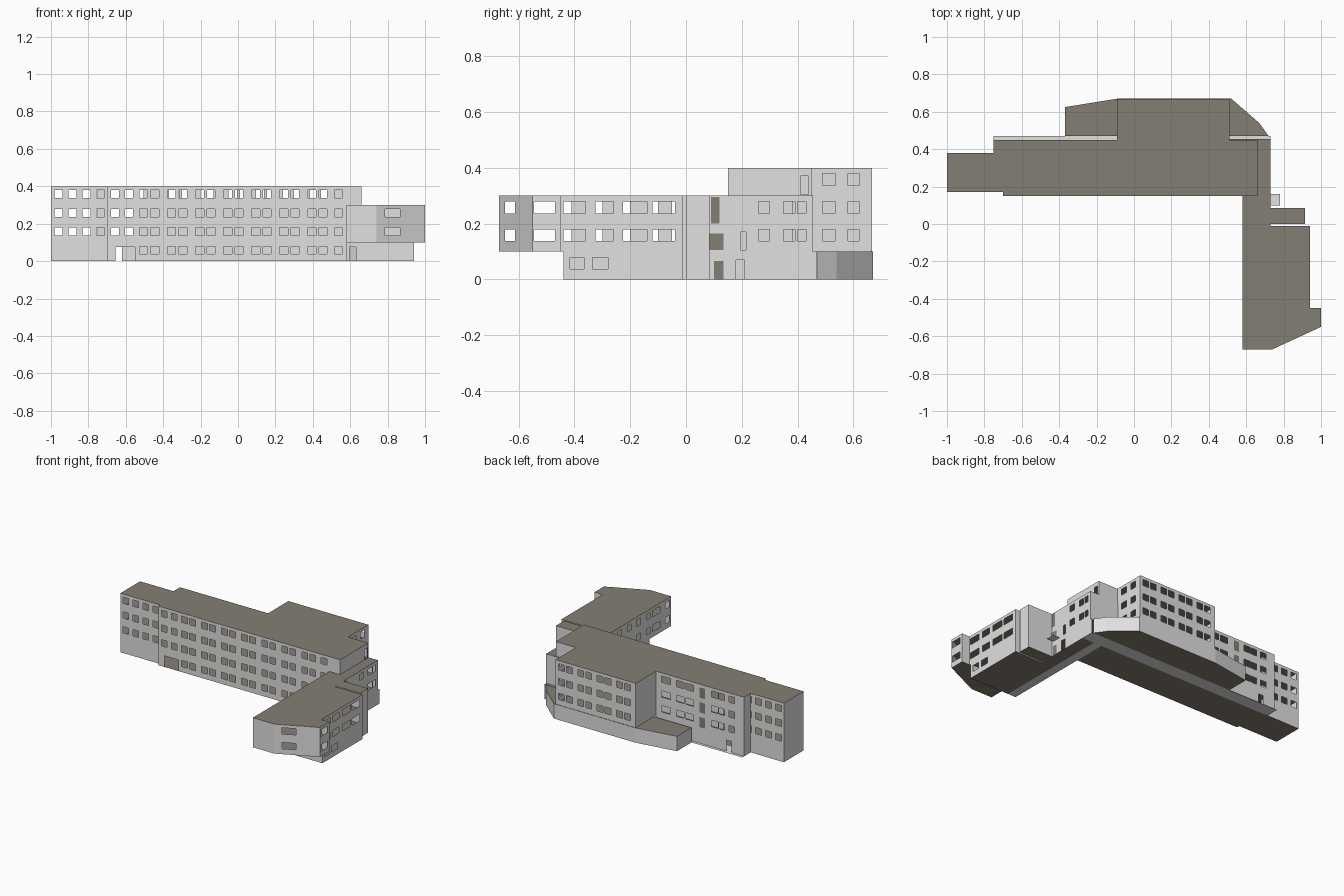
import bpy

if "Cube" in bpy.data.objects:
    bpy.data.objects.remove(bpy.data.objects["Cube"])


def material(name, col):
    m = bpy.data.materials.new(name)
    m.diffuse_color = (*col, 1)
    m.use_nodes = True
    m.node_tree.nodes["Principled BSDF"].inputs["Base Color"].default_value = m.diffuse_color
    return m


GREY = material("light grey wall", (0.75, 0.75, 0.75))
BROWN = material("brown roof and floor", (0.235, 0.21, 0.175))


def mesh_object(name, verts, faces, mat):
    me = bpy.data.meshes.new(name)
    me.from_pydata(verts, [], faces)
    me.materials.append(mat)
    ob = bpy.data.objects.new(name, me)
    bpy.context.collection.objects.link(ob)
    return ob


def rows(spans, floors, lo=0.037, hi=0.079):
    """Openings (start, end, bottom, top) repeated on each floor."""
    return [(a, b, f * 0.1 + lo, f * 0.1 + hi) for f in floors for a, b in spans]


def walls(name, pts, z0, z1, openings={}, skip=(), closed=True):
    """Walls along an anticlockwise outline; openings per edge, in x or y coordinates."""
    verts, faces = [], []
    n = len(pts)
    for i in range(n if closed else n - 1):
        if i in skip:
            continue
        p, q = pts[i], pts[(i + 1) % n]
        ax = 0 if abs(q[0] - p[0]) > abs(q[1] - p[1]) else 1
        holes = []
        for a, b, za, zb in openings.get(i, []):
            t = sorted((c - p[ax]) / (q[ax] - p[ax]) for c in (a, b))
            if zb > z0 and za < z1:
                holes.append((t[0], t[1], za, zb))
        us = sorted({0, 1, *[h[0] for h in holes], *[h[1] for h in holes]})
        zs = sorted({z0, z1, *[h[2] for h in holes], *[h[3] for h in holes]})
        for ua, ub in zip(us, us[1:]):
            for za, zb in zip(zs, zs[1:]):
                u, z = (ua + ub) / 2, (za + zb) / 2
                if any(h[0] < u < h[1] and h[2] < z < h[3] for h in holes):
                    continue
                k = len(verts)
                for t, h in ((ua, za), (ub, za), (ub, zb), (ua, zb)):
                    verts.append((p[0] + t * (q[0] - p[0]), p[1] + t * (q[1] - p[1]), h))
                faces.append((k, k + 1, k + 2, k + 3))
    return mesh_object(name, verts, faces, GREY)


def slabs(name, pts, levels, mat=BROWN):
    verts, faces = [], []
    for z in levels:
        k = len(verts)
        verts += [(x, y, z) for x, y in pts]
        f = tuple(range(k, k + len(pts)))
        faces.append(f if z > 0 else f[::-1])
    return mesh_object(name, verts, faces, mat)


def rect(x0, x1, y0, y1):
    return [(x0, y0), (x1, y0), (x1, y1), (x0, y1)]


def pairs(start, count, pitch=0.15, gap=0.06, w=0.044):
    return [(start + i * pitch + d, start + i * pitch + d + w)
            for i in range(count) for d in (0, gap)]


# Left end block
left = rect(-1, -0.70, 0.17, 0.38)
left_win = [(-0.982 + i * 0.075, -0.938 + i * 0.075) for i in range(4)]
walls("left_block_walls", left, 0, 0.4,
      {0: rows(left_win, (1, 2, 3)), 2: rows(left_win, (1, 2, 3))}, skip=(1,))
slabs("left_block_floors", left, (0, 0.1, 0.2, 0.3, 0.4))

# Main block front, with stair bay and paired windows
stair = [(-0.68, -0.637), (-0.605, -0.562)]
front_win = pairs(-0.527, 7) + [(0.517, 0.56)]
front = rows(front_win, (0, 1, 2, 3)) + rows(stair, (1, 2, 3)) + [(-0.655, -0.55, 0, 0.075)]
walls("main_front_wall", [(-0.70, 0.17), (-0.70, 0.15), (0.58, 0.15)], 0, 0.4,
      {1: front}, closed=False)

# Top storey right end
walls("top_storey_end", [(0.58, 0.15), (0.66, 0.15), (0.66, 0.45), (0.51, 0.45)], 0.3, 0.4,
      {1: [(0.41, 0.44, 0.305, 0.37)]}, closed=False)

# Rear projection, upper storeys
back_win = pairs(-0.05, 4, 0.145)
walls("rear_projection_walls",
      [(0.51, 0.45), (0.51, 0.667), (-0.09, 0.667), (-0.09, 0.45)], 0.1, 0.4,
      {0: rows([(0.49, 0.535), (0.58, 0.62)], (1, 2, 3)), 1: rows(back_win, (1, 2, 3))},
      closed=False)

# Main block rear wall
rear = [(-0.20, -0.13), (-0.30, -0.245), (-0.37, -0.315), (-0.555, -0.505)]
walls("main_rear_wall", [(-0.09, 0.45), (-0.75, 0.45), (-0.75, 0.38), (-0.70, 0.38)], 0, 0.4,
      {0: rows(rear + stair, (1, 2, 3)) + [(-0.655, -0.62, 0, 0.075)]}, closed=False)

# Corridor wall inside the main block
walls("corridor_wall", [(-0.55, 0.38), (0.58, 0.38)], 0, 0.3, closed=False)

# Main floors and roof
main = [(-0.70, 0.15), (0.66, 0.15), (0.66, 0.45), (0.51, 0.45), (0.51, 0.667),
        (-0.09, 0.667), (-0.09, 0.45), (-0.75, 0.45), (-0.75, 0.38), (-0.70, 0.38)]
slabs("main_floors_and_roof", main, (0.1, 0.2, 0.3, 0.4))
slabs("main_base", rect(-0.70, 0.58, 0.15, 0.38), (0,))
slabs("corridor_base", rect(-0.75, 0.73, 0.38, 0.47), (0,), GREY)

# Low ground floor at the rear with angled ends
low = [(0.72, 0.47), (0.67, 0.54), (0.52, 0.67), (-0.09, 0.67), (-0.37, 0.625), (-0.37, 0.47)]
walls("rear_ground_walls", low, 0, 0.1, skip=(5,))
slabs("rear_ground_slabs", low, (0, 0.1))

# Right wing, upper storeys
wing = [(0.58, 0.15), (0.58, -0.67), (0.74, -0.67), (1, -0.55), (1, -0.45), (0.94, -0.45),
        (0.94, -0.01), (0.73, -0.01), (0.73, 0.455), (0.51, 0.455), (0.51, 0.15)]
inner_win = [(-0.65, -0.61), (-0.55, -0.47), (-0.445, -0.41), (-0.34, -0.30),
             (-0.24, -0.20), (-0.14, -0.10), (-0.05, -0.02)]
outer_win = [(-0.44, -0.36), (-0.325, -0.26), (-0.225, -0.14), (-0.12, -0.04)]
link_win = [(0.26, 0.30), (0.35, 0.39), (0.40, 0.43)]
walls("wing_upper_walls", wing, 0.1, 0.3,
      {0: rows(inner_win, (1, 2)), 2: rows([(0.785, 0.865)], (1, 2)),
       3: rows([(-0.545, -0.47)], (1, 2)), 5: rows(outer_win, (1, 2)),
       7: rows(link_win, (1, 2)) + [(0.195, 0.215, 0.105, 0.17)]}, skip=(8, 9, 10))
slabs("wing_floors_and_roof", wing, (0.1, 0.2, 0.3))
walls("link_rear_wall", [(0.73, 0.455), (0.51, 0.455)], 0.1, 0.3, closed=False)

# Right wing, ground storey set back from the end
ground = [(0.58, 0.15), (0.58, -0.44), (0.94, -0.44), (0.94, -0.01), (0.73, -0.01), (0.73, 0.47)]
walls("wing_ground_walls", ground, 0, 0.1,
      {1: [(0.595, 0.63, 0, 0.075)], 2: rows([(-0.415, -0.365), (-0.335, -0.28)], (0,)),
       4: [(0.18, 0.21, 0, 0.07)]}, closed=False)
slabs("wing_ground_base", rect(0.64, 0.94, -0.44, -0.01), (0,))
slabs("wing_corridor_base", rect(0.58, 0.64, -0.44, 0.38), (0,), GREY)
slabs("link_base", rect(0.64, 0.73, -0.01, 0.38), (0,))

# Small stair tower beside the wing and its entrance canopy
tower = rect(0.73, 0.915, 0.0, 0.085)
walls("stair_tower_walls", tower, 0, 0.3)
slabs("stair_tower_slabs", tower, (0, 0.1, 0.2, 0.3))
slabs("entrance_canopy", rect(0.73, 0.78, 0.10, 0.16), (0.1,), GREY)

# Brown door panels on the link wall and the rear wall
for i, (y0, y1, z0, z1) in enumerate([(0.10, 0.135, 0, 0.065), (0.085, 0.135, 0.105, 0.165),
                                      (0.09, 0.12, 0.2, 0.295)]):
    x = 0.733
    mesh_object(f"link_door_{i}", [(x, y0, z0), (x, y1, z0), (x, y1, z1), (x, y0, z1)],
                [(0, 1, 2, 3)], BROWN)
for f in (1, 2, 3):
    y, z = 0.453, f * 0.1
    mesh_object(f"rear_door_{f}", [(-0.42, y, z + 0.01), (-0.46, y, z + 0.01),
                                   (-0.46, y, z + 0.08), (-0.42, y, z + 0.08)],
                [(0, 1, 2, 3)], BROWN)
